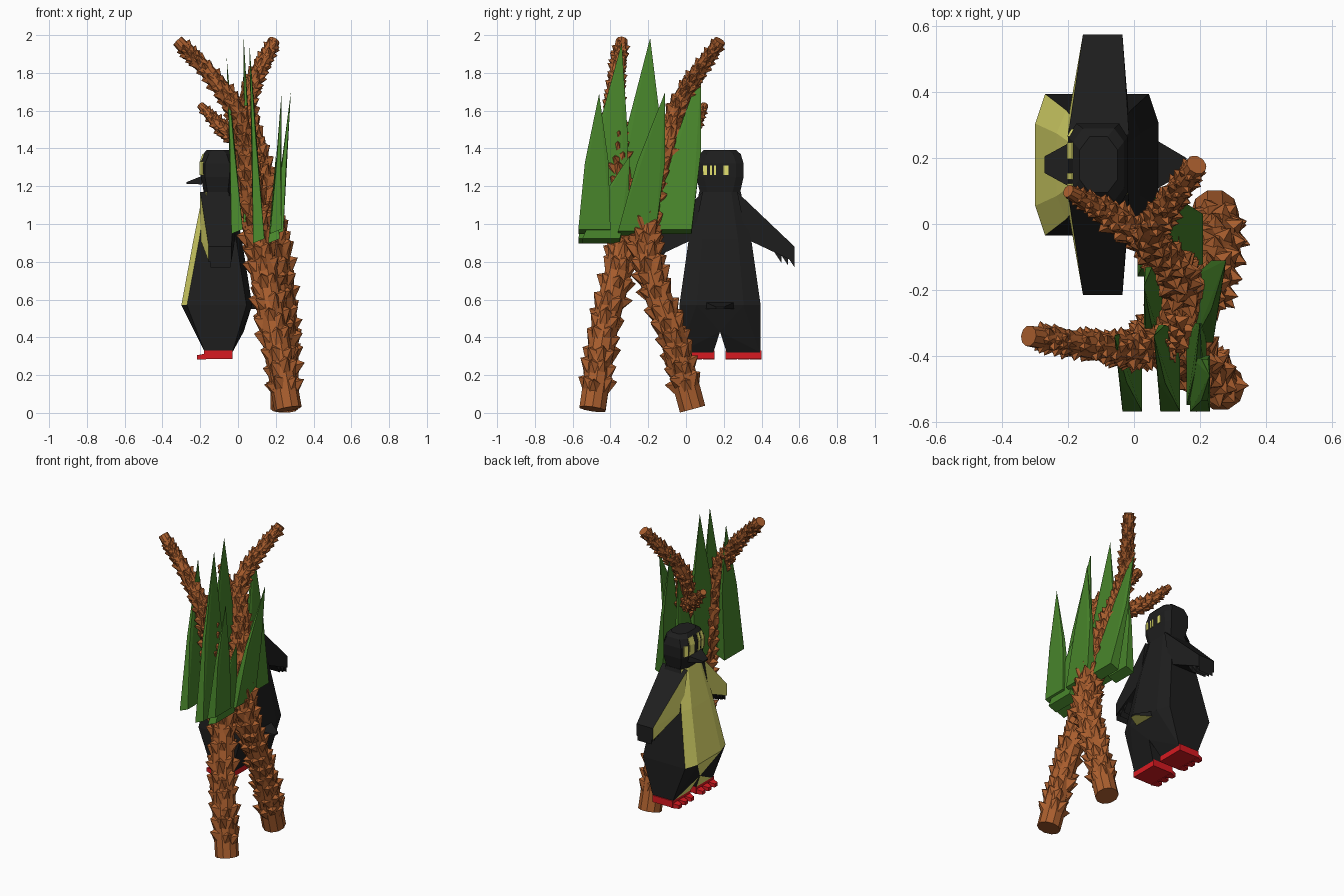
import bpy, bmesh, math, random
from mathutils import Vector

random.seed(4)
cube = bpy.data.objects.get("Cube")
if cube:
    bpy.data.objects.remove(cube, do_unlink=True)


def material(name, rgb):
    m = bpy.data.materials.new(name)
    m.use_nodes = True
    m.diffuse_color = (*rgb, 1)
    m.node_tree.nodes["Principled BSDF"].inputs["Base Color"].default_value = (*rgb, 1)
    return m


BARK = material("bark brown", (0.4, 0.112, 0.027))
GREEN = material("leaf green", (0.065, 0.235, 0.024))
BLACK = material("feather black", (0.013, 0.013, 0.013))
YELLOW = material("belly yellow", (0.78, 0.76, 0.16))
RED = material("foot red", (0.68, 0.01, 0.015))


def finish(bm, name, mats, rule=None):
    bmesh.ops.recalc_face_normals(bm, faces=bm.faces)
    if rule:
        for f in bm.faces:
            f.normal_update()
            f.material_index = rule(f)
    mesh = bpy.data.meshes.new(name)
    bm.to_mesh(mesh)
    bm.free()
    for m in mats:
        mesh.materials.append(m)
    ob = bpy.data.objects.new(name, mesh)
    bpy.context.collection.objects.link(ob)


def hull(name, points, mats, rule=None):
    bm = bmesh.new()
    for p in points:
        bm.verts.new(p)
    bmesh.ops.convex_hull(bm, input=bm.verts)
    finish(bm, name, mats, rule)


def loft(bm, rings):
    rows = [[bm.verts.new(p) for p in r] for r in rings]
    n = len(rows[0])
    for a, b in zip(rows, rows[1:]):
        for i in range(n):
            j = (i + 1) % n
            bm.faces.new((a[i], a[j], b[j], b[i]))
    bm.faces.new(rows[0])
    bm.faces.new(rows[-1])


def box(name, x0, x1, y0, y1, z0, z1, mat):
    hull(name, [(x, y, z) for x in (x0, x1) for y in (y0, y1) for z in (z0, z1)], [mat])


# --- Trunks: tapering tubes covered in chunky pointed bark scales ---
def smooth_path(pts, steps=10):
    p = [Vector(q) for q in pts]
    p = [2 * p[0] - p[1]] + p + [2 * p[-1] - p[-2]]
    out = []
    for a, b, c, d in zip(p, p[1:], p[2:], p[3:]):
        for s in range(steps):
            t = s / steps
            out.append(0.5 * (2 * b + (c - a) * t + (2 * a - 5 * b + 4 * c - d) * t * t
                              + (3 * b - a - 3 * c + d) * t ** 3))
    return out + [p[-2]]


def trunk(name, pts, r0, r1, bare, sides=10):
    path = smooth_path(pts)
    bm = bmesh.new()
    rings, travelled, next_row, row = [], 0, bare, 0
    total = sum((b - a).length for a, b in zip(path, path[1:]))
    for k, c in enumerate(path):
        prev = path[max(k - 1, 0)]
        up = (path[min(k + 1, len(path) - 1)] - prev).normalized()
        u = up.cross(Vector((0, 1, 0))).normalized()
        v = up.cross(u)
        travelled += (c - prev).length
        r = r0 + (r1 - r0) * max(0, travelled / total - 0.45) / 0.55
        ring = lambda a, rad: u * math.cos(a) * rad + v * math.sin(a) * rad
        rings.append([c + ring(2 * math.pi * i / sides, r) for i in range(sides)])
        if travelled < next_row or travelled > total - 0.03:
            continue
        next_row = travelled + r * 0.8
        row += 1
        for i in range(7):
            a = 2 * math.pi * (i + 0.5 * (row % 2) + random.uniform(-0.25, 0.25)) / 7
            h = r * random.uniform(0.55, 0.9)
            lift = up * random.uniform(-0.25, 0.25) * r
            foot = [bm.verts.new(c + lift + up * h * dz + ring(a + da, r * 0.95))
                    for da, dz in ((-0.5, 0.2), (-0.28, -0.9), (0.28, -0.9), (0.5, 0.2), (0, 0.7))]
            tip = bm.verts.new(c + lift + up * h * 0.45 + ring(a, r * random.uniform(1.28, 1.55)))
            for p, q in zip(foot, foot[1:] + foot[:1]):
                bm.faces.new((p, q, tip))
    loft(bm, rings)
    finish(bm, name, [BARK])


trunk("front_trunk", [(0.265, -0.495, 0.02), (0.19, -0.43, 0.45), (0.11, -0.33, 0.9), (0.06, -0.35, 1.25),
                      (0.01, -0.38, 1.55), (-0.12, -0.37, 1.76), (-0.32, -0.34, 1.97)], 0.073, 0.032, 0.12)
trunk("back_trunk", [(0.245, 0.035, 0.02), (0.245, -0.07, 0.4), (0.21, -0.2, 0.8), (0.15, -0.19, 1.1),
                     (0.1, -0.11, 1.38), (0.05, -0.03, 1.65), (0.19, 0.18, 1.97)], 0.073, 0.032, 0.12)
trunk("side_branch", [(0.07, -0.08, 1.42), (-0.06, 0.02, 1.49), (-0.2, 0.1, 1.63)], 0.042, 0.02, 0.02)
trunk("trunk_fork", [(0.17, -0.2, 0.85), (0.16, -0.28, 1.08)], 0.06, 0.03, 0.02)

# --- Leaves: tall blades, broad along y (x, y0, y1, z foot, tip) ---
leaves = [
    (0.20, -0.57, -0.40, 0.96, (0.23, -0.46, 1.69)),
    (-0.005, -0.57, -0.36, 0.96, (-0.06, -0.34, 1.88)),
    (0.11, -0.57, -0.33, 0.91, (0.06, -0.34, 1.96)),
    (0.19, -0.55, -0.35, 0.91, (0.20, -0.30, 1.36)),
    (0.06, -0.38, -0.13, 1.02, (0.03, -0.19, 1.985)),
    (0.21, -0.36, -0.16, 0.95, (0.28, -0.11, 1.7)),
    (0.18, -0.18, 0.03, 0.96, (0.06, 0.08, 1.82)),
    (0.04, -0.16, 0.01, 1.00, (0.06, 0.0, 1.65)),
]
for n, (x, y0, y1, z, tip) in enumerate(leaves):
    points = [(x + dx, y, z + dx * 0.4) for dx in (-0.03, 0.03) for y in (y0, y1)] + [tip]
    # Shoulders keep the blade broad before it narrows to the tip
    for y in (y0, y1):
        mid = Vector((x, y, z)).lerp(Vector(tip), 0.5)
        mid.y += 0.12 * (2 * y - y0 - y1)
        points += [(mid.x + dx, mid.y, mid.z) for dx in (-0.01, 0.01)]
    hull(f"leaf_{n + 1}", points, [GREEN])

# --- Penguin, facing -x, mirrored about y = C ---
C = 0.18


def octagon(x0, x1, w, z, cx, cy):
    half = [(x0, w - cy), (x0 + cx, w), (x1 - cx, w), (x1, w - cy)]
    return [(x, C + y, z) for x, y in half] + [(x, C - y, z) for x, y in reversed(half)]


front_yellow = lambda f: int(f.normal.x < -0.55)

bm = bmesh.new()
loft(bm, [octagon(-0.30, 0.075, 0.215, 0.57, 0.03, 0.09),
          octagon(-0.235, 0.02, 0.165, 0.92, 0.03, 0.07),
          octagon(-0.185, -0.03, 0.11, 1.17, 0.02, 0.05)])
finish(bm, "body", [BLACK, YELLOW], front_yellow)

bm = bmesh.new()
loft(bm, [octagon(-0.18, -0.035, 0.105, 1.16, 0.02, 0.04),
          octagon(-0.195, -0.025, 0.125, 1.25, 0.02, 0.04),
          octagon(-0.2, -0.02, 0.125, 1.32, 0.025, 0.04),
          octagon(-0.185, -0.03, 0.11, 1.37, 0.03, 0.04),
          octagon(-0.165, -0.05, 0.085, 1.392, 0.03, 0.04)])
finish(bm, "head", [BLACK])

hull("beak", [(-0.19, C + s * 0.07, z) for s in (-1, 1) for z in (1.21, 1.255)]
     + [(-0.272, C + s * 0.025, z) for s in (-1, 1) for z in (1.212, 1.222)], [BLACK])
# Short flat tail with a yellow underside
hull("tail", [(0.05, C + s * 0.085, z) for s in (-1, 1) for z in (0.55, 0.59)]
     + [(0.16, C + s * 0.02, z) for s in (-1, 1) for z in (0.55, 0.56)],
     [BLACK, YELLOW], lambda f: int(f.normal.z < -0.5))

# Yellow stripes on the back of the head and matching patches on the face
for n, (y, w) in enumerate([(0.10, 0.02), (0.133, 0.01), (0.153, 0.01), (0.212, 0.025)]):
    box(f"nape_stripe_{n + 1}", -0.028, -0.019, y - w / 2, y + w / 2, 1.26, 1.31, YELLOW)
for n, (y, w) in enumerate([(0.11, 0.025), (0.145, 0.02), (0.222, 0.05)]):
    hull(f"face_patch_{n + 1}", [(x + dx, y + e, z) for x, z in ((-0.199, 1.255), (-0.204, 1.325), (-0.189, 1.37))
                                 for dx in (0, 0.008) for e in (-w / 2, w / 2)], [YELLOW])

for s, side in ((1, "right"), (-1, "left")):
    def Y(d):
        return C + s * d

    # Thin yellow strip at the edge of the face
    hull(f"{side}_face_edge", [(x + dx, Y(d), z) for x, d in ((-0.204, 0.085), (-0.19, 0.109))
                               for dx in (0, 0.008) for z in (1.26, 1.33)], [YELLOW])
    # Legs, wide at the hip and narrow at the ankle
    hull(f"{side}_leg",
         [(x, Y(d), 0.57) for x, d in ((-0.30, 0), (-0.30, 0.125), (-0.27, 0.215),
                                       (0.045, 0.215), (0.075, 0.125), (0.075, 0))]
         + [(x, Y(0), 0.43) for x in (-0.23, 0.03)]
         + [(x, Y(d), 0.32) for x in (-0.175, -0.03) for d in (0.035, 0.213)],
         [BLACK, YELLOW], lambda f: int(f.normal.x < -0.7 and abs(f.calc_center_median().y - C) < 0.11))
    # Feet with three toes
    box(f"{side}_foot", -0.18, -0.03, Y(0.03), Y(0.22), 0.285, 0.33, RED)
    for t in range(3):
        d = 0.06 + 0.065 * t
        hull(f"{side}_toe_{t + 1}", [(-0.17, Y(d + e), z) for e in (-0.03, 0.03) for z in (0.282, 0.315)]
             + [(-0.218, Y(d + e), z) for e in (-0.015, 0.015) for z in (0.282, 0.305)], [RED])
    # Wings, black behind and yellow in front
    outline = [(0.09, 1.17, 0), (0.395, 0.88, 1), (0.395, 0.8, 1), (0.14, 0.92, 0)]
    hull(f"{side}_wing", [(x0 + k * t, Y(d), z) for d, z, t in outline
                          for x0, k in ((-0.2, 0.045), (-0.015, -0.02))], [BLACK, YELLOW], front_yellow)
    # Feather notches under the wing tip
    for n in range(3):
        d = 0.365 - 0.035 * n
        hull(f"{side}_feather_{n + 1}", [(x, Y(d + e), z + 0.012 * n) for x in (-0.145, -0.04)
                                        for e, z in ((-0.03, 0.86), (0.03, 0.84), (0.03, 0.77))], [BLACK])
